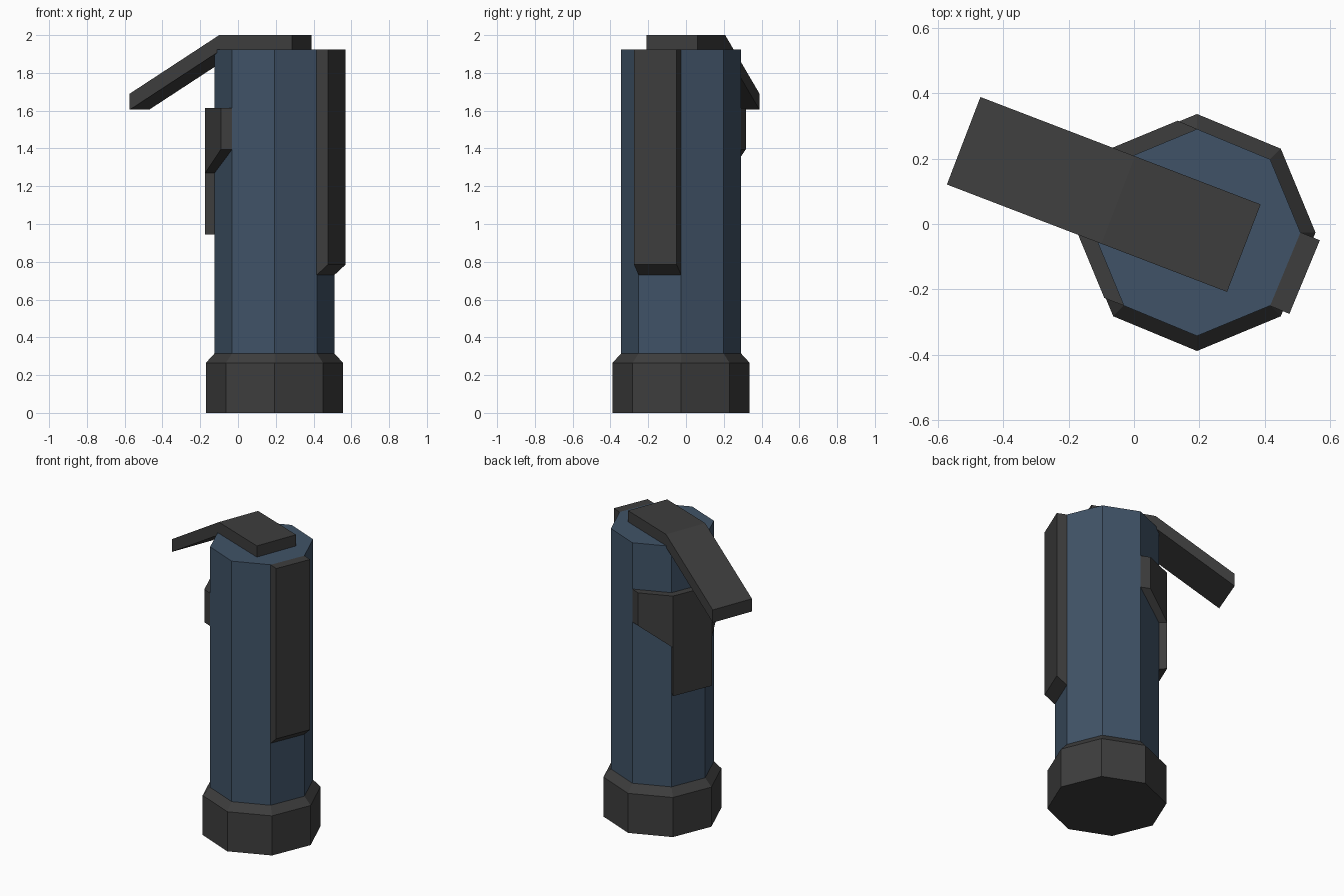
import bpy, bmesh, math
from mathutils import Vector

if "Cube" in bpy.data.objects:
    bpy.data.objects.remove(bpy.data.objects["Cube"])

CX, CY = 0.193, -0.026          # axis of the octagonal body
R_BODY, R_BASE = 0.317, 0.363
APO = math.cos(math.pi / 8)     # radius -> face distance


def material(name, rgb):
    m = bpy.data.materials.new(name)
    m.diffuse_color = (*rgb, 1)
    m.use_nodes = True
    m.node_tree.nodes["Principled BSDF"].inputs["Base Color"].default_value = m.diffuse_color
    return m


BLUE = material("slate_blue", (0.051, 0.086, 0.135))
DARK = material("dark_grey", (0.047, 0.047, 0.047))


def loft(name, rings, mat):
    """Skin a list of equal-length closed rings and cap both ends."""
    bm = bmesh.new()
    vs = [[bm.verts.new(p) for p in ring] for ring in rings]
    n = len(rings[0])
    for a, b in zip(vs, vs[1:]):
        for i in range(n):
            j = (i + 1) % n
            bm.faces.new((a[i], a[j], b[j], b[i]))
    bm.faces.new(vs[0])
    bm.faces.new(vs[-1])
    bmesh.ops.remove_doubles(bm, verts=bm.verts, dist=1e-4)
    bmesh.ops.dissolve_degenerate(bm, edges=bm.edges, dist=1e-4)
    bmesh.ops.recalc_face_normals(bm, faces=bm.faces)
    me = bpy.data.meshes.new(name)
    bm.to_mesh(me)
    bm.free()
    me.materials.append(mat)
    ob = bpy.data.objects.new(name, me)
    bpy.context.collection.objects.link(ob)
    return ob


def octagon(r, z):
    return [(CX + r * math.cos(i * math.pi / 4), CY + r * math.sin(i * math.pi / 4), z)
            for i in range(8)]


def on_face(deg, out, side, z):
    """Point at distance `out` along a face normal and `side` along the face."""
    a = math.radians(deg)
    return Vector((CX + out * math.cos(a) - side * math.sin(a),
                   CY + out * math.sin(a) + side * math.cos(a), z))


# Octagonal body and chamfered base
loft("body", [octagon(R_BODY, 0.315), octagon(R_BODY, 1.925)], BLUE)
loft("base", [octagon(R_BASE, 0), octagon(R_BASE, 0.265), octagon(R_BODY, 0.315)], DARK)

# Long side panel with slanted lower end
inner, outer = R_BODY * APO, R_BODY * APO + 0.064
panel = [(inner, 1.925), (outer, 1.925), (outer, 0.785), (inner, 0.73)]
loft("side_panel", [[on_face(-22.5, o, s, z) for o, z in panel]
                    for s in (-0.122, 0.122)], DARK)

# Bent lever across the top
along = Vector((-0.934, 0.358, 0))
across = Vector((0.358, 0.934, 0))
start = Vector((0.3365, -0.074, 0))
profile = [(0, 2.0), (0.412, 2.0), (0.919, 1.69), (0.919, 1.605), (0.395, 1.925), (0, 1.925)]
loft("lever", [[start + along * s + across * w + Vector((0, 0, z)) for s, z in profile]
               for w in (-0.1435, 0.1435)], DARK)

# Bracket under the lever: centre pad plus a mirrored wing on each side
R_OUT = 0.367
half_in, half_out = R_BODY * math.sin(math.pi / 8), R_OUT * math.sin(math.pi / 8)


def bracket_ring(sign, wing_end, bottom):
    if wing_end:
        deg = 157.5 + sign * 45
        s_in, s_out = sign * half_in, sign * (0.217 - half_out)
    else:
        deg = 157.5
        s_in, s_out = sign * half_in, sign * half_out
    i, o = R_BODY * APO, R_OUT * APO
    return [on_face(deg, i, s_in, 1.615), on_face(deg, o, s_out, 1.615),
            on_face(deg, o, s_out, bottom), on_face(deg, i, s_in, bottom)]


steps = [(True, 1.395), (False, 1.27), (False, 0.945)]
rings = [bracket_ring(-1, *s) for s in steps] + [bracket_ring(1, *s) for s in reversed(steps)]
loft("bracket", rings, DARK)
